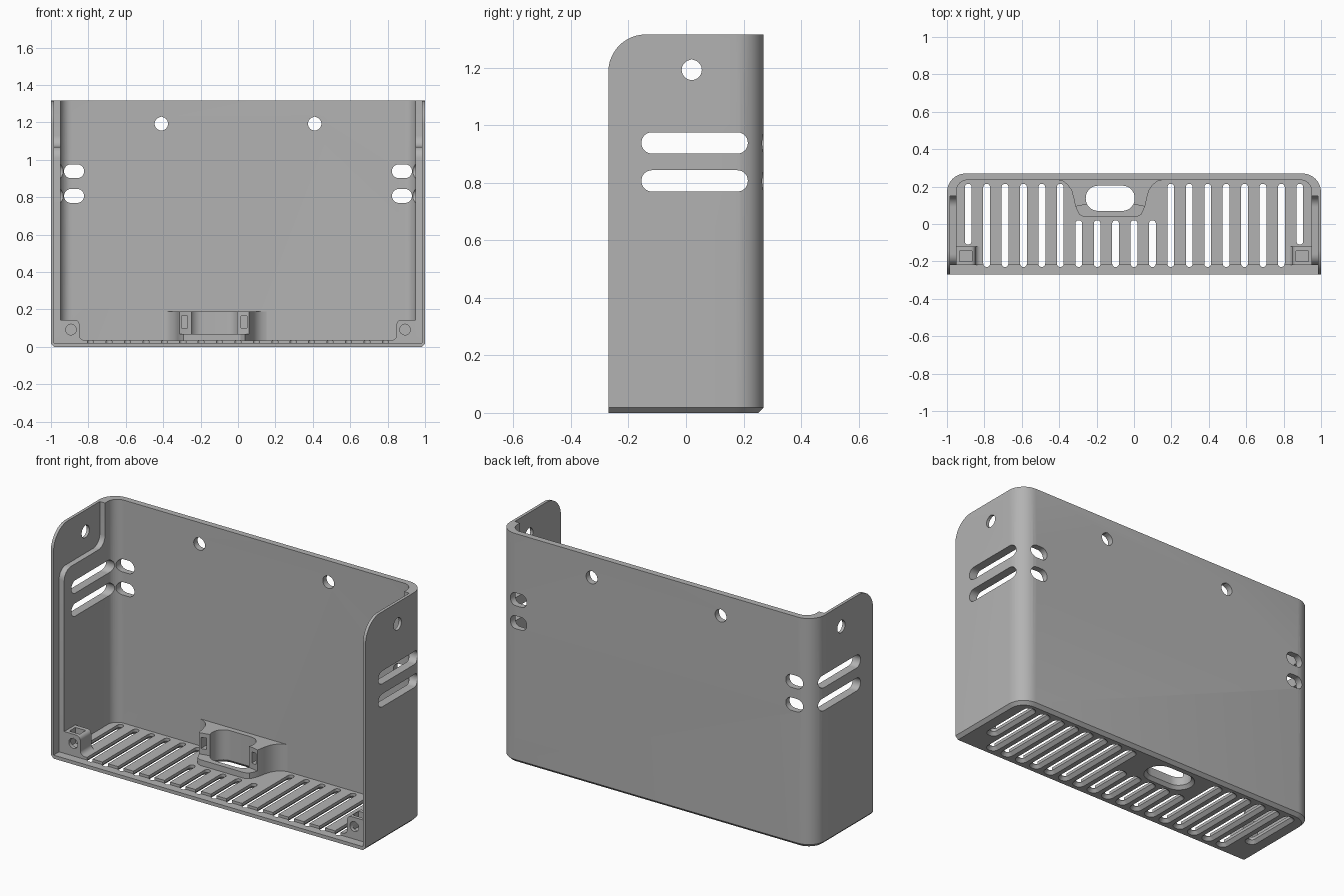
import bpy, bmesh, math
from mathutils import Vector

if "Cube" in bpy.data.objects:
    bpy.data.objects.remove(bpy.data.objects["Cube"], do_unlink=True)

grey = bpy.data.materials.new("matte_grey")
grey.use_nodes = True
grey.diffuse_color = (0.45, 0.45, 0.45, 1)
grey.node_tree.nodes["Principled BSDF"].inputs["Base Color"].default_value = (0.45, 0.45, 0.45, 1)

AXES = {"X": lambda u, v, w: (w, u, v),
        "Y": lambda u, v, w: (u, w, v),
        "Z": lambda u, v, w: (u, v, w)}


def rounded(corners, seg=8):
    """Polygon outline whose (x, y, radius) corners are replaced by arcs."""
    out = []
    for i, (x, y, r) in enumerate(corners):
        p = Vector((x, y))
        if r <= 0:
            out.append(p)
            continue
        px, py, _ = corners[i - 1]
        nx, ny, _ = corners[(i + 1) % len(corners)]
        a = Vector((px - x, py - y)).normalized()
        b = Vector((nx - x, ny - y)).normalized()
        # right-angled corner: the arc runs between its two legs
        for k in range(seg + 1):
            t = math.pi / 2 * k / seg
            out.append(p + a * (r * (1 - math.sin(t))) + b * (r * (1 - math.cos(t))))
    return out


def box(x0, x1, y0, y1, r=0.0):
    return rounded([(x0, y0, r), (x1, y0, r), (x1, y1, r), (x0, y1, r)])


def slot(x0, x1, y0, y1, grow=0.0):
    x0, x1, y0, y1 = x0 - grow, x1 + grow, y0 - grow, y1 + grow
    return box(x0, x1, y0, y1, 0.49 * min(x1 - x0, y1 - y0))


def teardrop(cx, cy, r):
    ring = [Vector((cx + r * math.cos(a), cy + r * math.sin(a)))
            for a in (math.tau * k / 32 for k in range(32))]
    ring[8].y += 0.08 * r
    return ring


def loft(bm, axis, rings):
    """Closed solid with outward faces through matching outlines [(outline, depth), ...]."""
    place = AXES[axis]
    rows = [[bm.verts.new(place(p[0], p[1], w)) for p in pts] for pts, w in rings]
    pts = rings[0][0]
    n = len(pts)
    area = sum(pts[i - 1][0] * pts[i][1] - pts[i][0] * pts[i - 1][1] for i in range(n))
    turn = area * (rings[-1][1] - rings[0][1]) * (-1 if axis == "Y" else 1)
    loops = [rows[0][::-1], rows[-1]]
    for lo, hi in zip(rows, rows[1:]):
        loops += [[lo[i - 1], lo[i], hi[i], hi[i - 1]] for i in range(n)]
    for verts in loops:
        bm.faces.new(verts if turn > 0 else verts[::-1])


def solid(name, *lofts):
    bm = bmesh.new()
    for axis, rings in lofts:
        loft(bm, axis, rings)
    bm.normal_update()
    mesh = bpy.data.meshes.new(name)
    bm.to_mesh(mesh)
    bm.free()
    obj = bpy.data.objects.new(name, mesh)
    bpy.context.scene.collection.objects.link(obj)
    return obj


def prism(axis, shape, a, b):
    return axis, [(shape, a), (shape, b)]


def cut(obj, *lofts):
    """Subtract the lofts, taking the first solver that gives a result."""
    cutter = solid("cutter", *lofts)
    cutter.hide_render = True
    mod = obj.modifiers.new("cut", "BOOLEAN")
    mod.operation, mod.object = "DIFFERENCE", cutter
    for solver in ("MANIFOLD", "EXACT", "FLOAT"):
        mod.solver = solver
        bpy.context.view_layer.update()
        graph = bpy.context.evaluated_depsgraph_get()
        mesh = bpy.data.meshes.new_from_object(obj.evaluated_get(graph))
        if len(mesh.polygons) not in (0, len(obj.data.polygons)):
            obj.data = mesh
            break
    obj.modifiers.remove(mod)
    bpy.data.objects.remove(cutter, do_unlink=True)


def finish(obj):
    obj.data.materials.clear()
    obj.data.materials.append(grey)
    obj.data.shade_smooth()
    obj.data.set_sharp_from_angle(angle=math.radians(25))


# Housing: rounded back corners, bevelled foot, open front and top
def outline(inset, front=-0.27, x=1.0, back=0.27, r=0.1):
    x, back, r = x - inset, back - inset, r - inset
    return rounded([(-x, front, 0), (x, front, 0), (x, back, r), (-x, back, r)])


TOP = 1.316
FLOOR = 0.035
housing = solid("housing", ("Z", [(outline(0.018), 0), (outline(0), 0.018), (outline(0), TOP)]))
cut(housing, prism("Z", outline(0, -0.5, 0.95, 0.235, 0.06), FLOOR, 2))

# Thin lip along the front and the stepped recess in the upper side walls
step = rounded([(-0.5, 0.02, 0), (-0.22, 0.02, 0), (-0.22, 1.07, 0.06),
                (0.15, 1.07, 0.06), (0.15, 2, 0), (-0.5, 2, 0)])
cut(housing, prism("X", step, -0.983, 0.983))

# Rounded upper front corners of the sides
edge, crest = -0.2702, TOP + 0.0002
corner = rounded([(edge, crest, 0.13), (edge, 1, 0), (-0.4, 1, 0),
                  (-0.4, 1.5, 0), (0, 1.5, 0), (0, crest, 0)], 12)
cut(housing, prism("X", corner, -1.2, 1.2))

# Wall vents and screw holes
holes = []
for s in (-1, 1):
    for z in (0.77, 0.902):
        holes.append(prism("X", slot(-0.155, 0.215, z, z + 0.074), s * 0.932, s * 1.2))
        lo, hi = sorted((s * 0.823, s * 0.93))
        holes.append(prism("Y", slot(lo, hi, z, z + 0.074), 0.19, 0.4))
    holes.append(prism("X", teardrop(0.02, 1.193, 0.035), s * 0.932, s * 1.2))
    holes.append(prism("Y", teardrop(s * 0.41, 1.193, 0.036), 0.19, 0.4))
cut(housing, *holes)


# Floor vents, flared on the underside
def flared(x0, x1, y0, y1):
    return "Z", [(slot(x0, x1, y0, y1, g), z) for g, z in ((0.022, -0.005), (0, 0.018), (0, 0.1))]


CABLE = (-0.258, 0.004, 0.07, 0.205)
vents = [flared(*CABLE)]
for i in range(-9, 10):
    x = i * 0.0985
    near = -0.11 if abs(i) == 9 else -0.23
    far = 0.02 if -3 <= i <= 1 else 0.215
    vents.append(flared(x - 0.018, x + 0.018, near, far))
cut(housing, *vents)
finish(housing)

# Cable collar blending into the back wall, low in front of the opening
MID = -0.127
half = [(0.14, 0.038), (0.165, 0.05), (0.178, 0.075), (0.188, 0.10), (0.196, 0.14), (0.207, 0.18),
        (0.228, 0.21), (0.255, 0.23), (0.283, 0.236), (0.283, 0.25)]
collar_shape = [(MID + x, y) for x, y in half] + [(MID - x, y) for x, y in reversed(half)]
collar = solid("cable_collar", prism("Z", collar_shape, 0.03, 0.19))
cut(collar, prism("Z", slot(*CABLE), 0, 0.3))
front = [(MID - 0.4, -0.1), (MID + 0.4, -0.1), (MID + 0.2, 0.09), (MID + 0.13, 0.105),
         (MID - 0.13, 0.105), (MID - 0.2, 0.09)]
cut(collar, prism("Z", front, 0.068, 0.3))
cut(collar, *[prism("Y", box(MID + s * 0.16 - 0.016, MID + s * 0.16 + 0.016, 0.1, 0.165), 0.05, 0.17)
              for s in (-1, 1)])
finish(collar)

# Screw posts with a nut pocket in the lower front corners
for s, name in ((-1, "right_screw_post"), (1, "left_screw_post")):
    shape = rounded([(0.97, 0.03, 0), (0.81, 0.03, 0), (0.81, FLOOR, 0), (0.848, FLOOR, 0.028),
                     (0.848, 0.145, 0.025), (0.952, 0.145, 0), (0.952, 0.17, 0), (0.97, 0.17, 0)])
    post = solid(name, prism("Y", [(s * p.x, p.y) for p in shape], -0.22, -0.12))
    lo, hi = sorted((s * 0.867, s * 0.932))
    cut(post, prism("Z", box(lo, hi, -0.2, -0.145), 0.055, 0.3))
    cut(post, prism("Y", teardrop(s * 0.893, 0.092, 0.028), -0.3, -0.16))
    finish(post)
